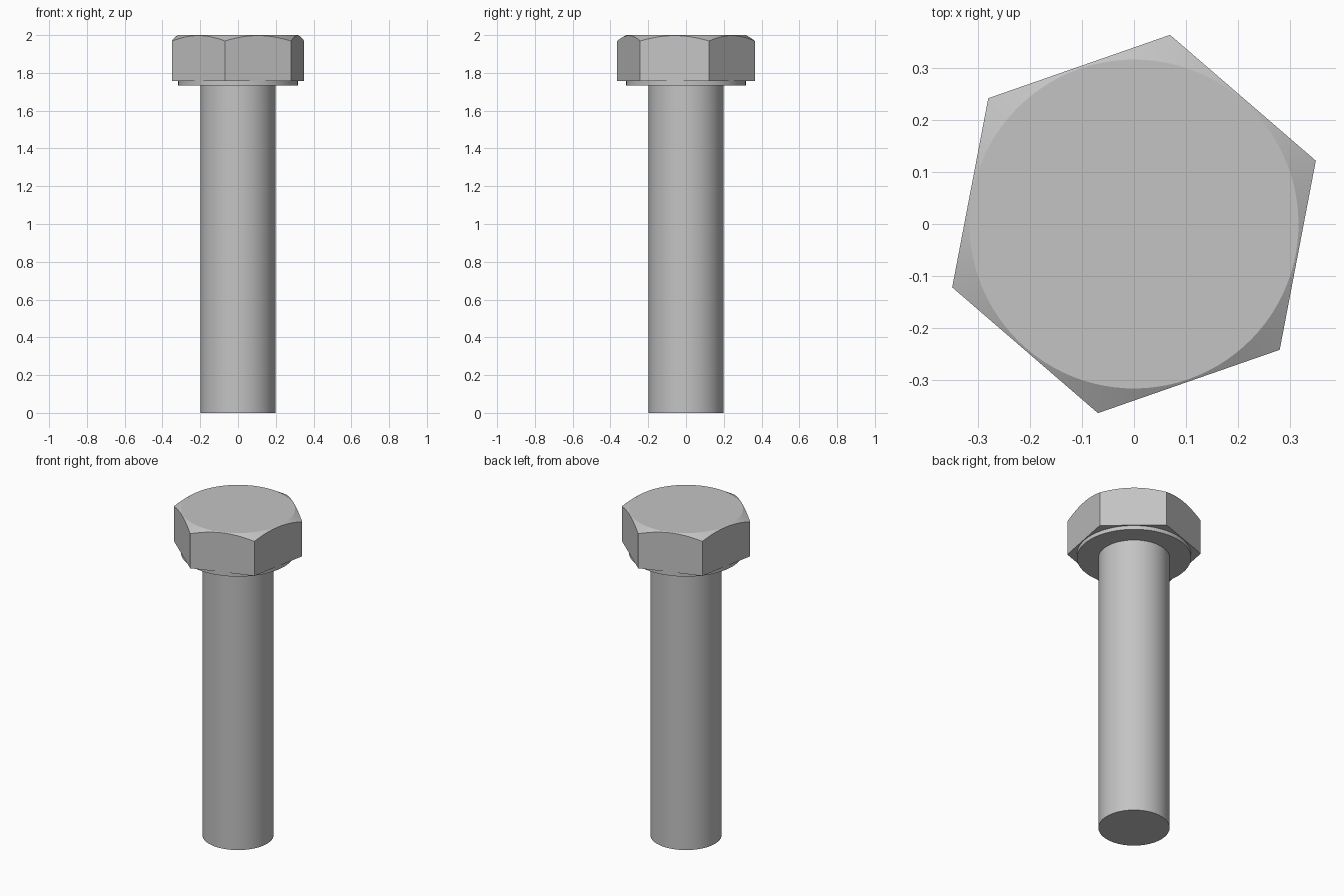
import bpy, bmesh
from math import sin, cos, tan, pi, radians

cube = bpy.data.objects.get("Cube")
if cube:
    bpy.data.objects.remove(cube, do_unlink=True)

steel = bpy.data.materials.new("steel_grey")
steel.use_nodes = True
colour = (0.55, 0.55, 0.55, 1)
steel.diffuse_color = colour
steel.node_tree.nodes["Principled BSDF"].inputs["Base Color"].default_value = colour


def finish(obj):
    """Give the part its material and smooth its round faces."""
    obj.data.materials.clear()
    obj.data.materials.append(steel)
    bpy.ops.object.select_all(action='DESELECT')
    obj.select_set(True)
    bpy.context.view_layer.objects.active = obj
    bpy.ops.object.shade_smooth_by_angle(angle=radians(20))


def cylinder(name, radius, bottom, top):
    bpy.ops.mesh.primitive_cylinder_add(
        vertices=96, radius=radius, depth=top - bottom,
        location=(0, 0, (top + bottom) / 2))
    obj = bpy.context.object
    obj.name = name
    finish(obj)


def hex_head(name, corner_radius, cap_radius, bottom, top, turn, steps=16):
    """Hexagonal prism whose top corners are cut by a 30 degree cone."""
    bm = bmesh.new()
    apothem = corner_radius * cos(pi / 6)
    count = 6 * steps
    cap, edge, base = [], [], []
    for i in range(count):
        local = (i % steps) / steps * pi / 3 - pi / 6
        angle = turn + i / steps * pi / 3
        c, s = cos(angle), sin(angle)
        r = apothem / cos(local)
        drop = (r - cap_radius) * tan(pi / 6)
        cap.append(bm.verts.new((cap_radius * c, cap_radius * s, top)))
        edge.append(bm.verts.new((r * c, r * s, top - drop)))
        if i % steps == 0:
            base.append(bm.verts.new((r * c, r * s, bottom)))
    # Flat cap, underside and conical chamfer
    bm.faces.new(cap)
    bm.faces.new(base[::-1])
    for i in range(count):
        j = (i + 1) % count
        bm.faces.new((edge[i], edge[j], cap[j], cap[i]))
    # Six wrench flats with arched upper edges
    for k in range(6):
        arch = [edge[(k * steps + n) % count] for n in range(steps + 1)]
        bm.faces.new([base[k], base[(k + 1) % 6]] + arch[::-1])
    bmesh.ops.recalc_face_normals(bm, faces=bm.faces)
    mesh = bpy.data.meshes.new(name)
    bm.to_mesh(mesh)
    bm.free()
    obj = bpy.data.objects.new(name, mesh)
    bpy.context.collection.objects.link(obj)
    finish(obj)


cylinder("shank", 0.198, 0, 1.74)
cylinder("washer_face", 0.317, 1.733, 1.76)
hex_head("hex_head", 0.371, 0.317, 1.757, 2.0, radians(19.2))
